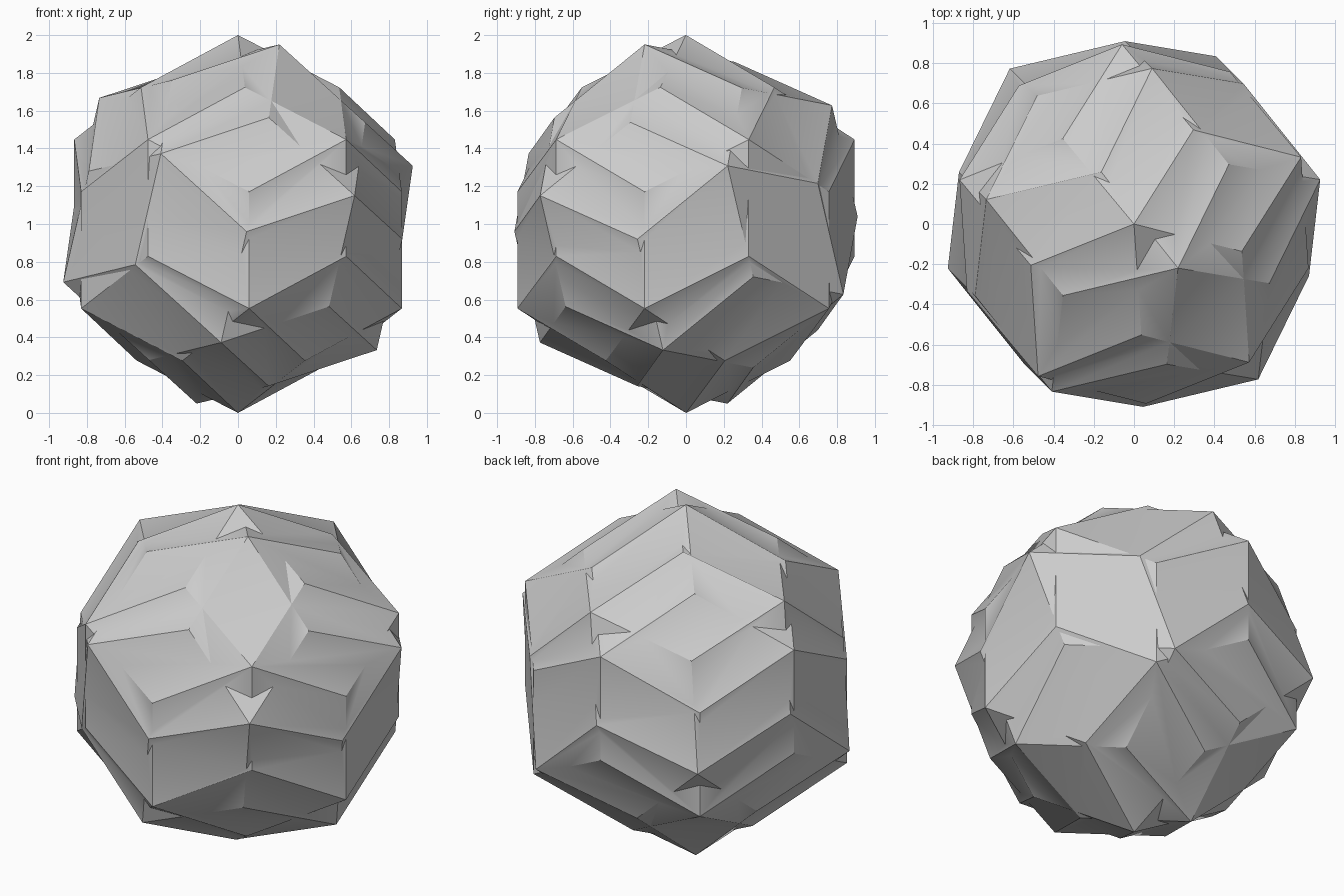
import bpy, bmesh
from math import sqrt
from mathutils import Matrix, Vector

cube = bpy.data.objects.get("Cube")
if cube:
    bpy.data.objects.remove(cube, do_unlink=True)

stone = bpy.data.materials.new("plain grey")
stone.use_nodes = True
grey = (0.6, 0.6, 0.6, 1)
stone.diffuse_color = grey
stone.node_tree.nodes["Principled BSDF"].inputs["Base Color"].default_value = grey


def frame(a, b):
    """Orthonormal axes from a tip direction and a neighbouring tip."""
    z = Vector(a).normalized()
    y = z.cross(Vector(b)).normalized()
    return Matrix((y.cross(z), y, z)).transposed()


def triacontahedron(name, tip, neighbour):
    """Thirty-rhombus solid with one sharp tip and its neighbour aimed as given."""
    bm = bmesh.new()
    bmesh.ops.create_icosphere(bm, subdivisions=1, radius=1)
    # raise a blunt corner over each triangle
    raised = bmesh.ops.poke(bm, faces=bm.faces[:])["verts"]
    for v in raised:
        v.co = v.co.normalized() * sqrt(3 / (2 + (1 + sqrt(5)) / 2))
    # aim the solid
    pole = max((v for v in bm.verts if v not in raised), key=lambda v: v.co.z)
    side = next(e.other_vert(pole) for e in pole.link_edges
                if e.other_vert(pole) not in raised)
    turn = frame(tip, neighbour) @ frame(pole.co, side.co).transposed()
    bmesh.ops.rotate(bm, verts=bm.verts, cent=(0, 0, 0), matrix=turn)
    # merge triangle pairs into flat rhombi
    bmesh.ops.dissolve_limit(bm, angle_limit=0.05, verts=bm.verts[:], edges=bm.edges[:])
    bmesh.ops.translate(bm, verts=bm.verts, vec=(0, 0, 1))
    bmesh.ops.recalc_face_normals(bm, faces=bm.faces)
    mesh = bpy.data.meshes.new(name)
    bm.to_mesh(mesh)
    bm.free()
    mesh.materials.append(stone)
    obj = bpy.data.objects.new(name, mesh)
    bpy.context.collection.objects.link(obj)
    return obj


# two interpenetrating solids fused into one faceted ball
ball = triacontahedron("faceted_ball", (0, 0, 1), (0.83, 0.332, 0.447))
tilted = triacontahedron("tilted_solid", (0.219, -0.219, 0.951), (0.925, 0.22, 0.31))
tilted.hide_render = True
tilted.hide_viewport = True

fuse = ball.modifiers.new("fuse", "BOOLEAN")
fuse.operation = "UNION"
fuse.solver = "EXACT"
fuse.object = tilted
bpy.context.view_layer.objects.active = ball
ball.select_set(True)
bpy.ops.object.modifier_apply(modifier=fuse.name)
bpy.data.objects.remove(tilted, do_unlink=True)
bpy.ops.object.shade_smooth_by_angle()
